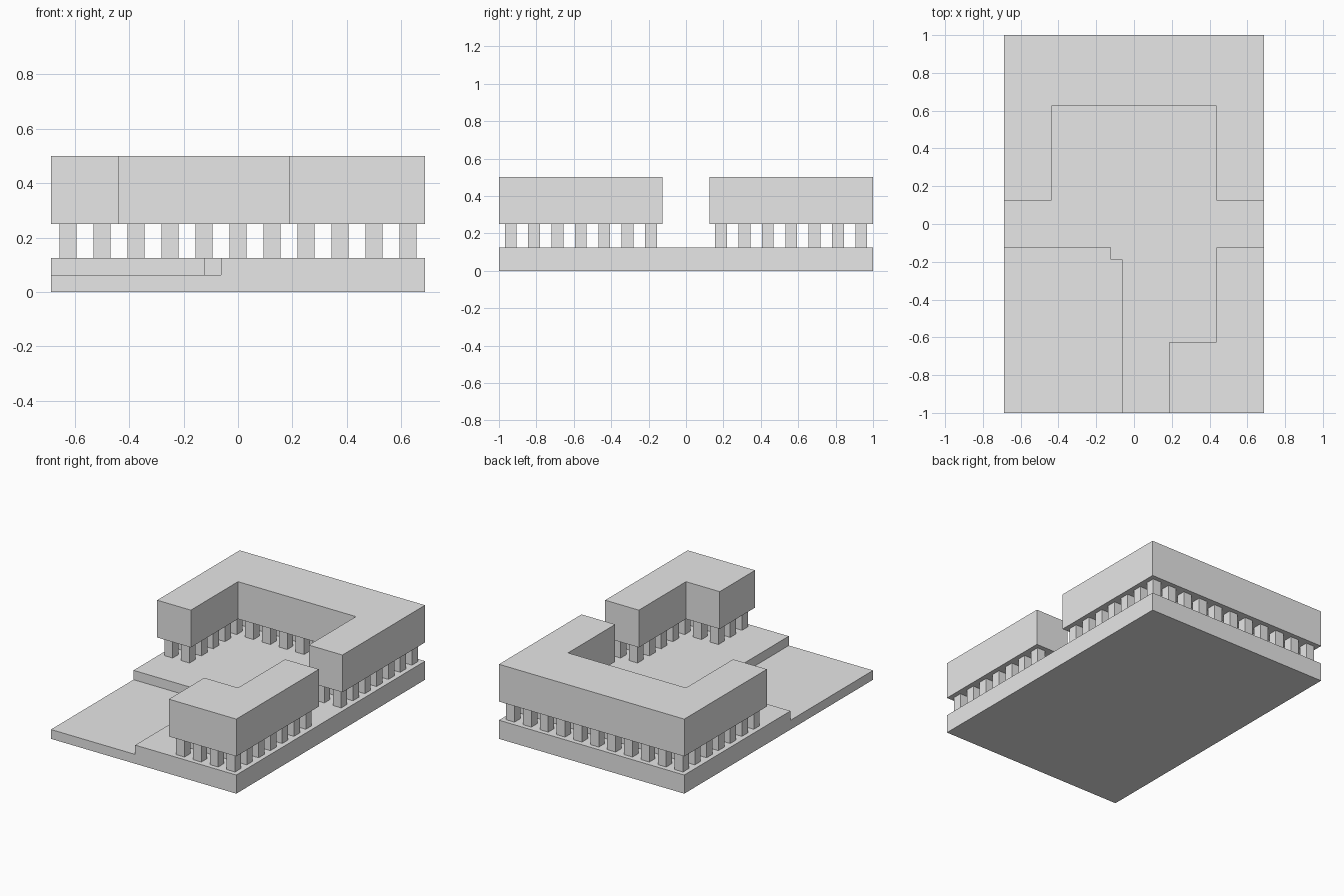
import bpy
import bmesh

cube = bpy.data.objects.get("Cube")
if cube:
    bpy.data.objects.remove(cube, do_unlink=True)

U = 1 / 16  # layout module

grey = bpy.data.materials.new("light grey")
grey.use_nodes = True
grey.diffuse_color = (0.8, 0.8, 0.8, 1)
grey.node_tree.nodes["Principled BSDF"].inputs["Base Color"].default_value = (0.8, 0.8, 0.8, 1)


def add_object(name, bm):
    bmesh.ops.recalc_face_normals(bm, faces=bm.faces)
    mesh = bpy.data.meshes.new(name)
    bm.to_mesh(mesh)
    bm.free()
    mesh.materials.append(grey)
    obj = bpy.data.objects.new(name, mesh)
    bpy.context.collection.objects.link(obj)
    return obj


def prism(bm, outline, z0, z1):
    """Extrude a plan outline, given in modules, between two heights."""
    face = bm.faces.new([bm.verts.new((x * U, y * U, z0 * U)) for x, y in outline])
    top = bmesh.ops.extrude_face_region(bm, geom=[face])["geom"]
    verts = [v for v in top if isinstance(v, bmesh.types.BMVert)]
    bmesh.ops.translate(bm, verts=verts, vec=(0, 0, (z1 - z0) * U))


def slab(name, outline, z0, z1):
    bm = bmesh.new()
    prism(bm, outline, z0, z1)
    return add_object(name, bm)


# Base: full plinth with a sunken forecourt cut from its front right corner
base = slab("base", [(-11, -16), (11, -16), (11, 16), (-11, 16)], 0, 2)
cutter = slab("forecourt_cutter",
              [(-12, -17), (-1, -17), (-1, -3), (-2, -3), (-2, -2), (-12, -2)], 1, 3)
cutter.hide_render = True
cutter.hide_viewport = True
cut = base.modifiers.new("forecourt", "BOOLEAN")
cut.operation = "DIFFERENCE"
cut.solver = "EXACT"
cut.object = cutter
bpy.context.view_layer.objects.active = base
bpy.ops.object.modifier_apply(modifier=cut.name)
bpy.data.objects.remove(cutter, do_unlink=True)

# Upper storeys: U-shaped rear block and L-shaped front block
slab("rear_block",
     [(-11, 2), (-7, 2), (-7, 10), (7, 10), (7, 2), (11, 2), (11, 16), (-11, 16)], 4, 8)
slab("front_block",
     [(3, -16), (11, -16), (11, -2), (7, -2), (7, -10), (3, -10)], 4, 8)


# Square columns on a regular grid beneath both blocks
def is_covered(x, y):
    if y > 0:
        return abs(x) > 7 or y > 10
    return x > 7 or (x > 3 and y < -10)


bm = bmesh.new()
for x in range(-10, 11, 2):
    for y in range(-15, 16, 2):
        if abs(y) > 2 and is_covered(x, y):
            prism(bm, [(x - .5, y - .5), (x + .5, y - .5), (x + .5, y + .5), (x - .5, y + .5)], 2, 4)
add_object("columns", bm)
